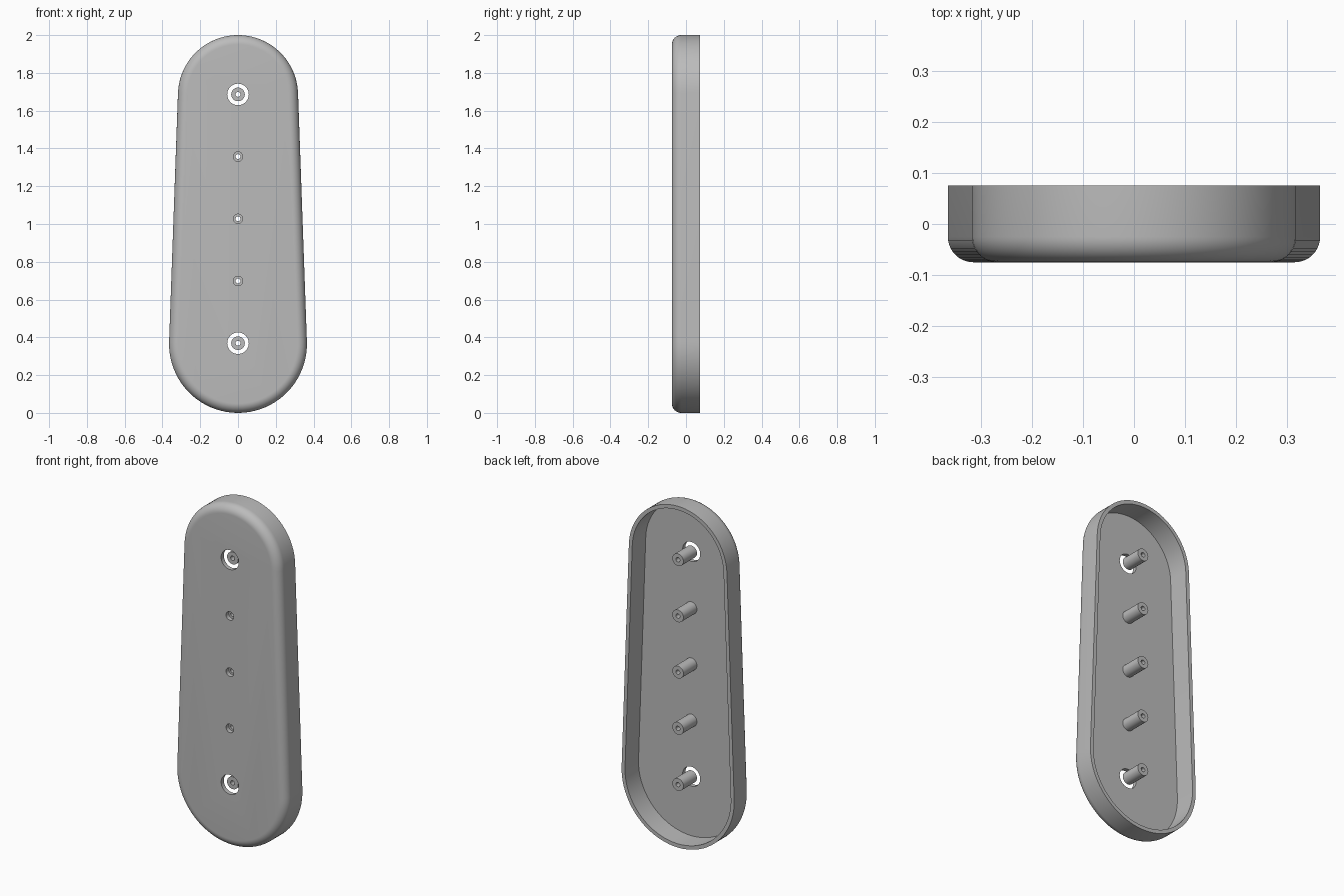
import bpy, bmesh
from math import asin, cos, sin, pi, radians
from mathutils import Matrix

cube = bpy.data.objects.get("Cube")
if cube:
    bpy.data.objects.remove(cube)

# Overall sizes
LOW_R, TOP_R = 0.365, 0.318
LOW_Z, TOP_Z = LOW_R, 2 - TOP_R
FRONT, BACK = -0.075, 0.075
FILLET, WALL, FLOOR = 0.05, 0.022, -0.05
POST_R, BORE_R = 0.036, 0.013
TILT = asin((LOW_R - TOP_R) / (TOP_Z - LOW_Z))

grey = bpy.data.materials.new("plain grey")
grey.use_nodes = True
colour = (0.5, 0.5, 0.5, 1)
grey.diffuse_color = colour
grey.node_tree.nodes["Principled BSDF"].inputs["Base Color"].default_value = colour


def finish(bm, name):
    bmesh.ops.recalc_face_normals(bm, faces=bm.faces)
    mesh = bpy.data.meshes.new(name)
    bm.to_mesh(mesh)
    bm.free()
    mesh.materials.append(grey)
    obj = bpy.data.objects.new(name, mesh)
    bpy.context.collection.objects.link(obj)
    return obj


def smooth(obj):
    bpy.ops.object.select_all(action="DESELECT")
    obj.select_set(True)
    bpy.context.view_layer.objects.active = obj
    bpy.ops.object.shade_smooth_by_angle(angle=radians(30))


def outline(inset, steps=40):
    """Tapered capsule outline, moved inwards by inset."""
    points = []
    for radius, z, start, end in ((TOP_R, TOP_Z, TILT, pi - TILT),
                                  (LOW_R, LOW_Z, pi - TILT, 2 * pi + TILT)):
        for i in range(steps + 1):
            a = start + (end - start) * i / steps
            points.append(((radius - inset) * cos(a), z + (radius - inset) * sin(a)))
    return points


def bridge(bm, a, b):
    for i in range(len(a)):
        j = (i + 1) % len(a)
        bm.faces.new((a[i], a[j], b[j], b[i]))


# Hollow shell: floor edge, inner wall, rim, outer wall, rounded front edge
profile = [(WALL, FLOOR), (WALL, BACK), (0, BACK)]
for i in range(11):
    a = pi / 2 * i / 10
    profile.append((FILLET * (1 - cos(a)), FRONT + FILLET * (1 - sin(a))))
bm = bmesh.new()
rings = [[bm.verts.new((x, y, z)) for x, z in outline(inset)] for inset, y in profile]
for a, b in zip(rings, rings[1:]):
    bridge(bm, a, b)
bm.faces.new(rings[0])
bm.faces.new(rings[-1])
shell = finish(bm, "shell")

# Holes through the front plate: wide at the ends, narrow between
gap = (TOP_Z - LOW_Z) / 4
heights = [LOW_Z + 0.004 + gap * i for i in range(5)]
bm = bmesh.new()
for i, z in enumerate(heights):
    radius = 0.057 if i in (0, 4) else 0.025
    bmesh.ops.create_cone(bm, cap_ends=True, segments=40, radius1=radius, radius2=radius,
                          depth=0.08, matrix=Matrix.Translation((0, FRONT, z))
                          @ Matrix.Rotation(pi / 2, 4, "X"))
cutter = finish(bm, "hole_cutter")
cutter.hide_render = True
cut = shell.modifiers.new("holes", "BOOLEAN")
cut.operation, cut.solver, cut.object = "DIFFERENCE", "EXACT", cutter
bpy.context.view_layer.objects.active = shell
bpy.ops.object.modifier_apply(modifier=cut.name)
bpy.data.objects.remove(cutter)
smooth(shell)

# Tubular posts running from the plate to the rim
for number, z in enumerate(heights, 1):
    bm = bmesh.new()
    tube = []
    for radius, y in ((POST_R, FLOOR), (POST_R, BACK), (BORE_R, BACK), (BORE_R, FLOOR)):
        tube.append([bm.verts.new((radius * cos(2 * pi * k / 32), y,
                                   z + radius * sin(2 * pi * k / 32))) for k in range(32)])
    for k in range(4):
        bridge(bm, tube[k], tube[(k + 1) % 4])
    smooth(finish(bm, f"post_{number}"))
